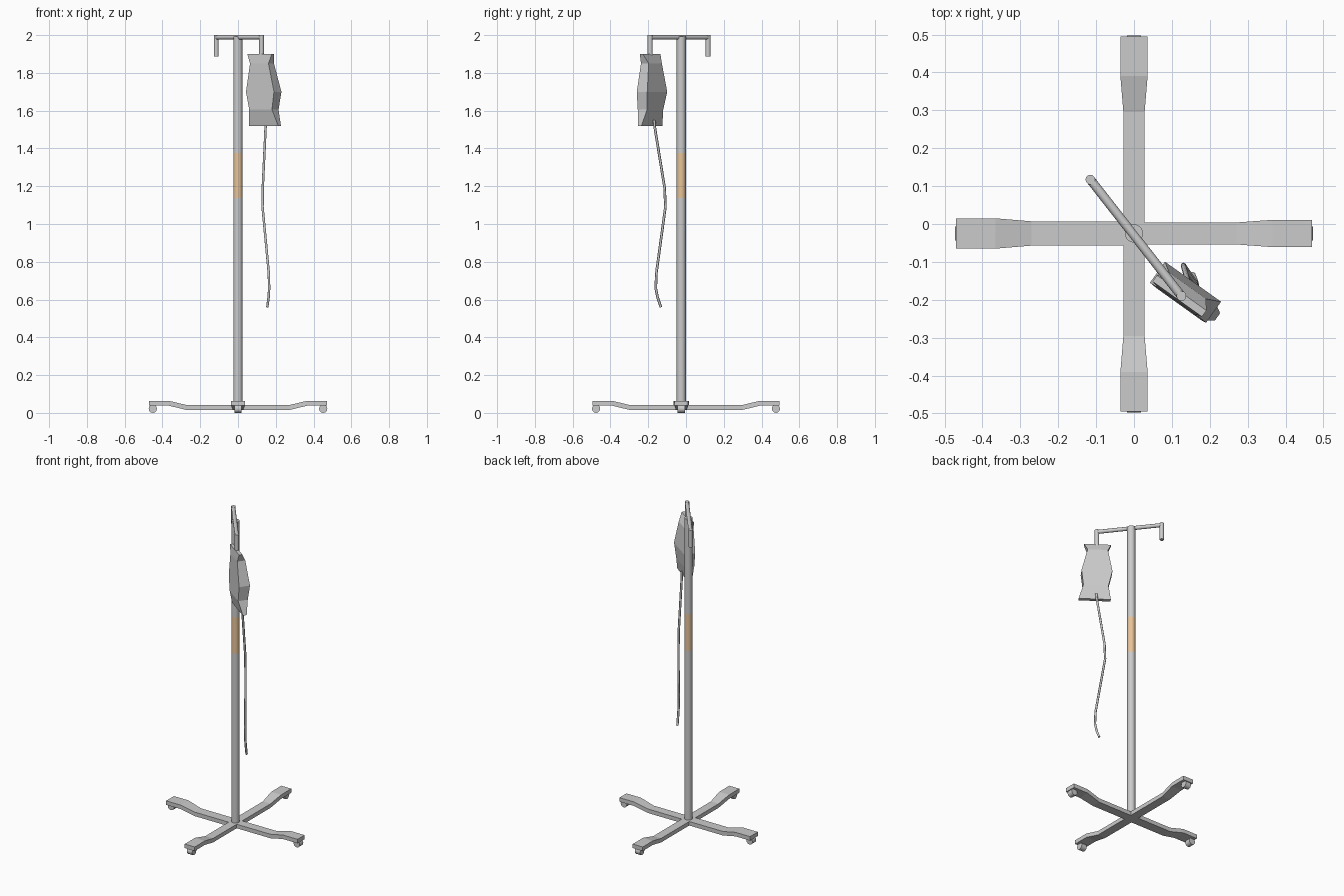
import bpy, bmesh, math
from mathutils import Vector

if "Cube" in bpy.data.objects:
    bpy.data.objects.remove(bpy.data.objects["Cube"])

CY = -0.025  # pole axis y


def loft(name, rings):
    """Closed solid skinned through a list of equal-sized rings."""
    bm = bmesh.new()
    vs = [[bm.verts.new(p) for p in r] for r in rings]
    n = len(rings[0])
    for a, b in zip(vs, vs[1:]):
        for i in range(n):
            j = (i + 1) % n
            bm.faces.new((a[i], a[j], b[j], b[i]))
    bm.faces.new(vs[0])
    bm.faces.new(vs[-1])
    bmesh.ops.recalc_face_normals(bm, faces=bm.faces)
    me = bpy.data.meshes.new(name)
    bm.to_mesh(me)
    bm.free()
    ob = bpy.data.objects.new(name, me)
    bpy.context.collection.objects.link(ob)
    return ob


def rod(name, p, q, r, sides=16):
    """Cylinder between two points, smooth walls and flat caps."""
    p, q = Vector(p), Vector(q)
    d = (q - p).normalized()
    side = Vector((1, 0, 0)) if abs(d.z) > 0.9 else d.cross(Vector((0, 0, 1))).normalized()
    up = d.cross(side)
    ang = [2 * math.pi * i / sides for i in range(sides)]
    ob = loft(name, [[c + r * (math.cos(a) * side + math.sin(a) * up) for a in ang] for c in (p, q)])
    for f in ob.data.polygons:
        f.use_smooth = len(f.vertices) == 4
    return ob


# Pole with coloured grip
rod("pole_lower", (0, CY, 0.02), (0, CY, 1.138), 0.024, 20)
grip = rod("pole_grip", (0, CY, 1.138), (0, CY, 1.375), 0.024, 20)
rod("pole_upper", (0, CY, 1.375), (0, CY, 1.992), 0.024, 20)
mat = bpy.data.materials.new("tan_grip")
mat.diffuse_color = (0.8, 0.55, 0.32, 1)
mat.use_nodes = True
mat.node_tree.nodes["Principled BSDF"].inputs["Base Color"].default_value = mat.diffuse_color
grip.data.materials.append(mat)

# Four cranked legs with casters: direction, start, length, narrow / wide half widths
legs = {
    "right": ((1, 0), 0.0, 0.47, 0.029, 0.036),
    "left": ((-1, 0), 0.0, 0.47, 0.032, 0.040),
    "back": ((0, 1), 0.029, 0.52, 0.028, 0.036),
    "front": ((0, -1), 0.029, 0.47, 0.028, 0.036),
}
for side, (d, start, length, narrow, wide) in legs.items():
    d = Vector((*d, 0))
    s = Vector((-d.y, d.x, 0))
    o = Vector((0, CY, 0))
    rings = []
    for t, w, z in ((start, narrow, 0.028), (length - 0.2, narrow, 0.028),
                    (length - 0.104, wide, 0.051), (length, wide, 0.051)):
        c = o + d * t
        rings.append([c + s * a * w + Vector((0, 0, z + b * 0.013))
                      for a, b in ((-1, -1), (1, -1), (1, 1), (-1, 1))])
    loft("leg_" + side, rings)
    hub = o + d * (length - 0.019) + Vector((0, 0, 0.022))
    rod("caster_" + side, hub - s * 0.019, hub + s * 0.019, 0.022, 12)

# Hanger crossbar and its two drop hooks
A, B = (-0.115, 0.117), (0.125, -0.190)
rod("crossbar", (*A, 1.988), (*B, 1.988), 0.012, 12)
rod("hook_back", (*A, 1.888), (*A, 2.0), 0.013, 12)
rod("hook_front", (*B, 1.87), (*B, 2.0), 0.013, 12)

# Fluid bag: z, centre x, centre y, half width, half thickness
U = Vector((0.814, -0.581, 0))
V = Vector((0.581, 0.814, 0))
bag = [(1.52, 0.143, -0.190, 0.095, 0.012), (1.605, 0.137, -0.188, 0.074, 0.030),
       (1.70, 0.136, -0.180, 0.091, 0.034), (1.85, 0.127, -0.183, 0.060, 0.025),
       (1.90, 0.120, -0.190, 0.080, 0.010)]
loft("fluid_bag", [[Vector((x, y, z)) + U * a * hu + V * b * hv
                    for a, b in ((-1, -1), (1, -1), (1, 1), (-1, 1))]
                   for z, x, y, hu, hv in bag])

# Drip tube
cu = bpy.data.curves.new("drip_tube", "CURVE")
cu.dimensions = "3D"
cu.bevel_depth = 0.007
cu.bevel_resolution = 1
cu.use_fill_caps = True
path = [(0.148, -0.168, 1.55), (0.146, -0.165, 1.51), (0.131, -0.113, 1.19), (0.130, -0.109, 1.09),
        (0.163, -0.157, 0.74), (0.165, -0.160, 0.66), (0.162, -0.150, 0.61), (0.155, -0.133, 0.56)]
sp = cu.splines.new("POLY")
sp.points.add(len(path) - 1)
for pt, co in zip(sp.points, path):
    pt.co = (*co, 1)
bpy.context.collection.objects.link(bpy.data.objects.new("drip_tube", cu))
